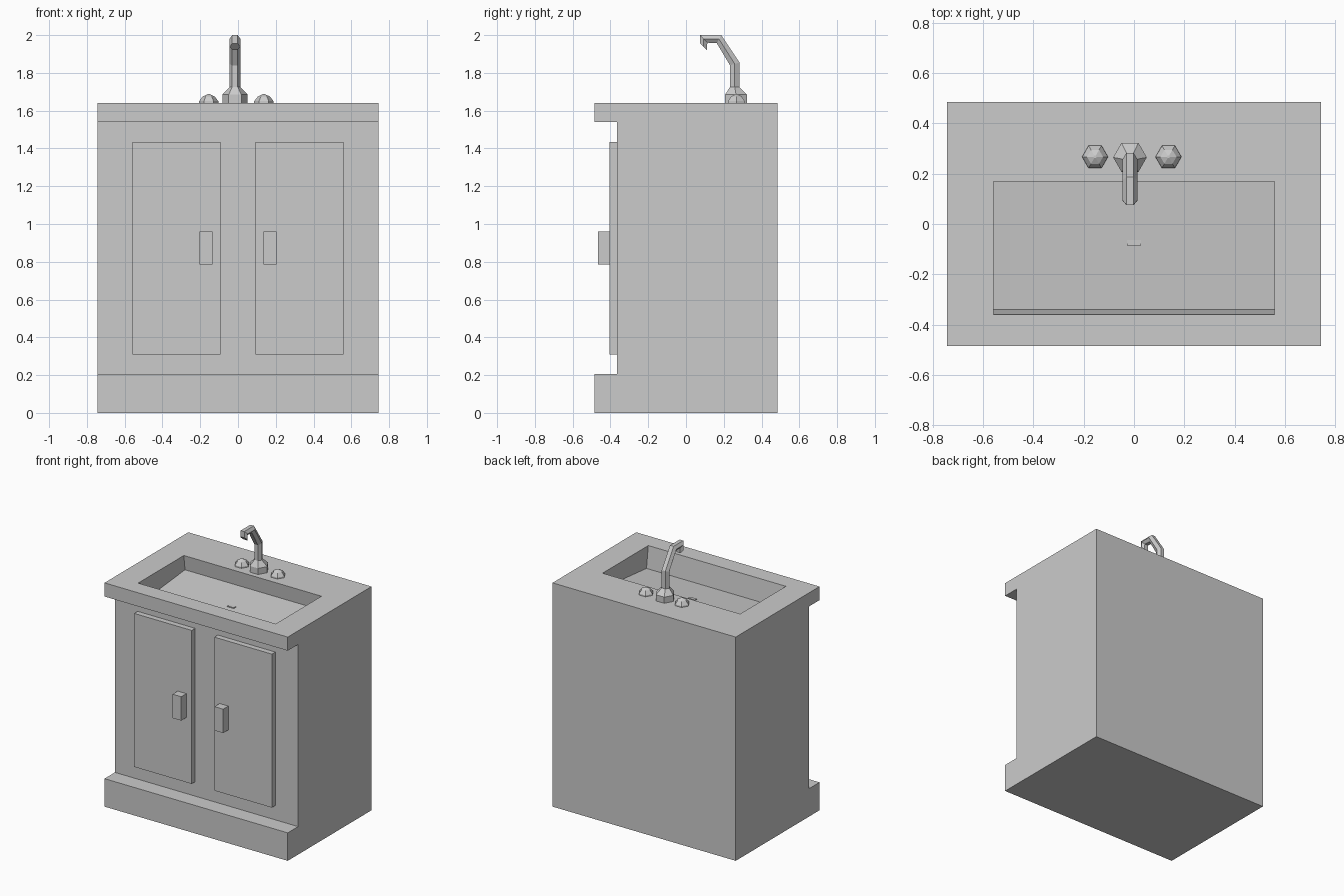
import bpy, bmesh

if "Cube" in bpy.data.objects:
    bpy.data.objects.remove(bpy.data.objects["Cube"])


def finish(name, bm):
    bmesh.ops.recalc_face_normals(bm, faces=bm.faces)
    me = bpy.data.meshes.new(name)
    bm.to_mesh(me)
    bm.free()
    ob = bpy.data.objects.new(name, me)
    bpy.context.collection.objects.link(ob)
    return ob


def prism(name, profile, x0, x1):
    """Side profile (y, z) extruded along x."""
    bm = bmesh.new()
    face = bm.faces.new([bm.verts.new((x0, y, z)) for y, z in profile])
    ext = bmesh.ops.extrude_face_region(bm, geom=[face])
    verts = [g for g in ext["geom"] if isinstance(g, bmesh.types.BMVert)]
    bmesh.ops.translate(bm, verts=verts, vec=(x1 - x0, 0, 0))
    return finish(name, bm)


def box(name, x0, x1, y0, y1, z0, z1):
    return prism(name, [(y0, z0), (y1, z0), (y1, z1), (y0, z1)], x0, x1)


def hex_loft(name, cx, rings):
    """Loft six-sided rings given as (outer y, z), (inner y, z), x radius."""
    bm = bmesh.new()
    loops = []
    for (oy, oz), (iy, iz), r in rings:
        my, mz = (oy + iy) / 2, (oz + iz) / 2
        pts = [(r / 2, oy, oz), (r, my, mz), (r / 2, iy, iz),
               (-r / 2, iy, iz), (-r, my, mz), (-r / 2, oy, oz)]
        loops.append([bm.verts.new((cx + x, y, z)) for x, y, z in pts])
    for a, b in zip(loops, loops[1:]):
        for i in range(6):
            j = (i + 1) % 6
            bm.faces.new((a[i], a[j], b[j], b[i]))
    bm.faces.new(loops[0])
    bm.faces.new(loops[-1])
    bmesh.ops.remove_doubles(bm, verts=bm.verts, dist=1e-5)
    return finish(name, bm)


def level(cy, z, r):
    d = r * 0.866
    return (cy + d, z), (cy - d, z), r


# Cabinet with plinth and overhanging counter
cabinet = prism("cabinet", [(-0.485, 0), (0.485, 0), (0.485, 1.64), (-0.485, 1.64),
                            (-0.485, 1.54), (-0.365, 1.54), (-0.365, 0.205),
                            (-0.485, 0.205)], -0.743, 0.743)

# Basin recess, floor tilted slightly towards the front
cutter = prism("basin_cutter", [(-0.3725, 1.74), (-0.34, 1.48), (0.183, 1.53),
                                (0.158, 1.74)], -0.558, 0.558)
cutter.hide_render = True
cutter.hide_set(True)
cut = cabinet.modifiers.new("basin", "BOOLEAN")
cut.operation = "DIFFERENCE"
cut.solver = "EXACT"
cut.object = cutter

# Drain
box("drain", -0.027, 0.027, -0.086, -0.064, 1.49, 1.511)

# Doors and handles
for side, s in (("left", -1), ("right", 1)):
    box(side + "_door", *sorted((s * 0.092, s * 0.558)), -0.405, -0.36, 0.31, 1.435)
    box(side + "_handle", *sorted((s * 0.135, s * 0.205)), -0.465, -0.40, 0.785, 0.96)

# Tap: hexagonal base, stem, bend and spout
R = 0.029
hex_loft("tap", -0.016, [
    level(0.265, 1.635, 0.067), level(0.265, 1.685, 0.067), level(0.258, 1.725, R),
    ((0.283, 1.855), (0.233, 1.84), R),
    ((0.187, 2.0), (0.163, 1.957), R),
    ((0.075, 2.0), (0.113, 1.96), R),
    ((0.075, 1.955), (0.11, 1.922), R)])

# Knobs
for side, x in (("left", -0.155), ("right", 0.137)):
    hex_loft_rings = [level(0.267, 1.635, 0.052), level(0.267, 1.65, 0.051),
                      level(0.267, 1.675, 0.032)]
    bm_top = level(0.267, 1.687, 0.006)
    hex_loft(side + "_knob", x, hex_loft_rings + [bm_top])
